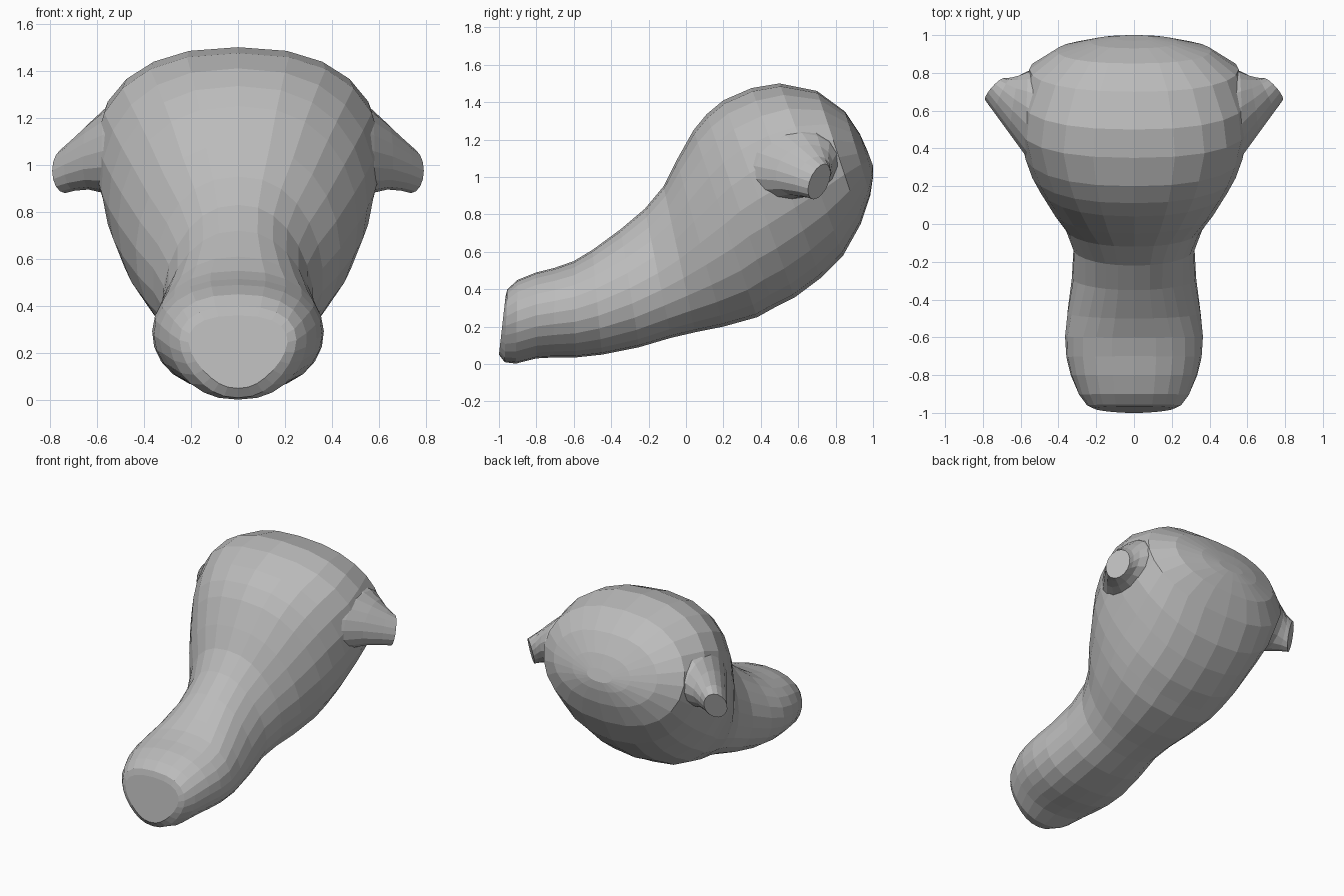
import bpy, bmesh
from math import sin, cos, pi, copysign
from mathutils import Vector

cube = bpy.data.objects.get("Cube")
if cube:
    bpy.data.objects.remove(cube)

grey = bpy.data.materials.new("clay_grey")
grey.use_nodes = True
colour = (0.5, 0.5, 0.5, 1)
grey.diffuse_color = colour
grey.node_tree.nodes["Principled BSDF"].inputs["Base Color"].default_value = colour


def loft(name, rings):
    """Skin a list of point rings into a closed flat-shaded surface."""
    bm = bmesh.new()
    loops = [[bm.verts.new(p) for p in ring] for ring in rings]
    n = len(loops[0])
    for a, b in zip(loops, loops[1:]):
        for i in range(n):
            j = (i + 1) % n
            bm.faces.new((a[i], a[j], b[j], b[i]))
    bm.faces.new(loops[0])
    bm.faces.new(loops[-1])
    bmesh.ops.recalc_face_normals(bm, faces=bm.faces)
    mesh = bpy.data.meshes.new(name)
    bm.to_mesh(mesh)
    bm.free()
    mesh.materials.append(grey)
    obj = bpy.data.objects.new(name, mesh)
    bpy.context.collection.objects.link(obj)
    return obj


def section(ty, tz, by, bz, width, taper, sides=24):
    """Full, egg-shaped ring spanning a top and a bottom profile point."""
    top, low = Vector((0, ty, tz)), Vector((0, by, bz))
    mid, half = (top + low) / 2, (top - low) / 2
    ring = []
    for i in range(sides):
        a = 2 * pi * i / sides
        bulge = copysign(abs(sin(a)) ** .84, sin(a))
        x = width * bulge * (1 - taper * cos(a))
        ring.append(mid + half * cos(a) + Vector((x, 0, 0)))
    return ring


# Head: top y, z, bottom y, z, half width, narrowing towards the top
head_profile = [
    (-.965, .36, -1.0, .05, .2, -.32),
    (-.955, .40, -.97, .01, .24, -.25),
    (-.90, .45, -.91, .002, .29, -.12),
    (-.80, .49, -.80, .03, .335, -.05),
    (-.70, .515, -.71, .035, .358, -.02),
    (-.60, .55, -.59, .035, .365, .02),
    (-.50, .61, -.45, .05, .352, .12),
    (-.35, .72, -.25, .09, .322, .2),
    (-.22, .83, -.08, .14, .316, .17),
    (-.12, .95, .05, .17, .36, .1),
    (-.05, 1.09, .20, .20, .435, .04),
    (.04, 1.25, .38, .25, .51, 0),
    (.11, 1.335, .47, .30, .55, -.03),
    (.20, 1.41, .58, .355, .58, -.07),
    (.35, 1.475, .72, .46, .605, -.12),
    (.50, 1.5, .84, .58, .60, -.08),
    (.70, 1.46, .935, .75, .555, 0),
    (.85, 1.35, .985, .90, .41, 0),
    (.93, 1.23, 1.0, 1.0, .23, 0),
    (.97, 1.14, 1.0, 1.06, .1, 0),
]
head = loft("head", [section(*s) for s in head_profile])

# Ear stubs: front x, y, back x, y, low z, high z
ear_profile = [
    (.38, .24, .38, .76, .88, 1.26),
    (.50, .27, .49, .82, .87, 1.28),
    (.58, .37, .56, .81, .88, 1.235),
    (.66, .48, .61, .785, .895, 1.175),
    (.74, .59, .65, .77, .89, 1.11),
    (.79, .66, .68, .765, .88, 1.07),
]


def ear(name, side, sides=16):
    rings = []
    for fx, fy, bx, by, low, high in ear_profile:
        mid = Vector(((fx + bx) / 2, (fy + by) / 2, (low + high) / 2))
        across = Vector(((fx - bx) / 2, (fy - by) / 2, 0))
        up = Vector((0, .03, (high - low) / 2))
        ring = []
        for i in range(sides):
            a = 2 * pi * i / sides
            p = mid + across * cos(a) + up * sin(a)
            ring.append((p.x * side, p.y, p.z))
        rings.append(ring)
    return loft(name, rings)


# Fuse the stubs into the head as one skin
ears = [ear("left_ear_stub", 1), ear("right_ear_stub", -1)]
for stub in ears:
    union = head.modifiers.new(stub.name, "BOOLEAN")
    union.operation = "UNION"
    union.solver = "EXACT"
    union.object = stub
bpy.context.view_layer.update()
graph = bpy.context.evaluated_depsgraph_get()
fused = bpy.data.meshes.new_from_object(head.evaluated_get(graph))
head.modifiers.clear()
head.data = fused
for stub in ears:
    bpy.data.objects.remove(stub)
